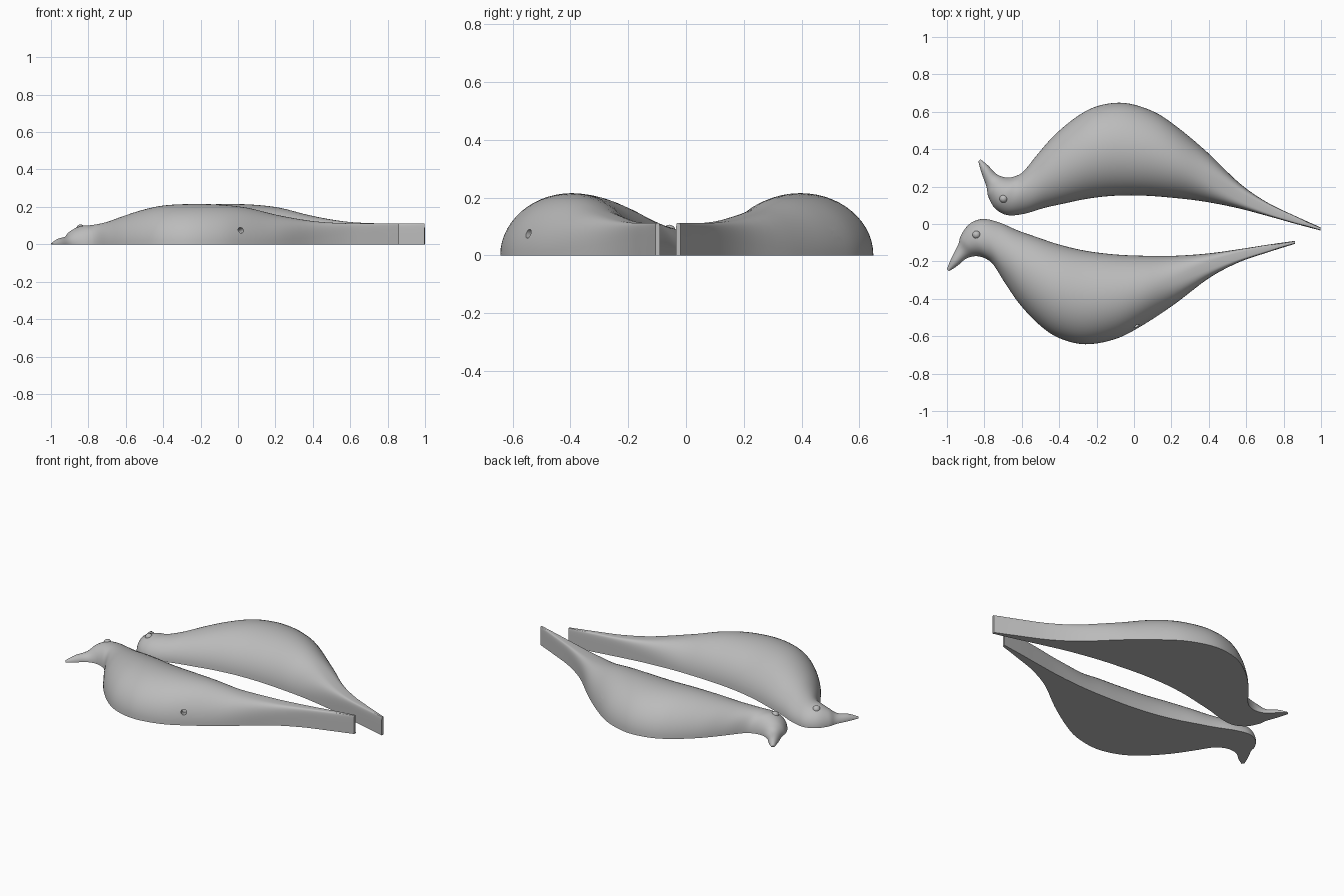
import bpy, bmesh
from math import pi, sin, cos, radians, copysign
from mathutils import Matrix, Vector

cube = bpy.data.objects.get("Cube")
if cube:
    bpy.data.objects.remove(cube, do_unlink=True)

grey = bpy.data.materials.new("plain grey")
grey.use_nodes = True
grey.diffuse_color = (0.5, 0.5, 0.5, 1)
grey.node_tree.nodes["Principled BSDF"].inputs["Base Color"].default_value = (0.5, 0.5, 0.5, 1)

# Stations from beak to tail: back edge x, y; belly edge x, y; height
STATIONS = [
    (-1.0, -.24, -.99, -.253, .008),
    (-.975, -.18, -.945, -.224, .03),
    (-.94, -.11, -.895, -.184, .043),
    (-.925, -.06, -.84, -.172, .075),
    (-.88, 0, -.79, -.187, .098),
    (-.81, .027, -.75, -.22, .103),
    (-.72, .008, -.69, -.315, .118),
    (-.62, -.035, -.61, -.43, .15),
    (-.52, -.07, -.505, -.54, .183),
    (-.4, -.11, -.4, -.61, .207),
    (-.26, -.143, -.26, -.643, .215),
    (-.1, -.163, -.1, -.615, .212),
    (.06, -.17, .04, -.545, .195),
    (.22, -.17, .215, -.43, .155),
    (.4, -.157, .4, -.29, .124),
    (.56, -.135, .56, -.205, .113),
    (.72, -.11, .72, -.15, .112),
    (.86, -.09, .86, -.106, .112),
]
STEPS, ARC = 5, 28


def smooth_stations():
    """Catmull-Rom interpolation through the stations."""
    pts = [Vector(s) for s in STATIONS]
    pts = [pts[0] * 2 - pts[1]] + pts + [pts[-1] * 2 - pts[-2]]
    out = []
    for a, b, c, d in zip(pts, pts[1:], pts[2:], pts[3:]):
        for i in range(STEPS):
            t = i / STEPS
            out.append(b + 0.5 * t * (c - a + t * (2 * a - 5 * b + 4 * c - d
                                                   + t * (3 * (b - c) + d - a))))
    return out + [pts[-2]]


def finish(bm, name, place):
    """Place a mesh, fix its normals and link it as a smooth grey object."""
    bm.transform(place)
    bmesh.ops.recalc_face_normals(bm, faces=bm.faces)
    mesh = bpy.data.meshes.new(name)
    bm.to_mesh(mesh)
    bm.free()
    mesh.materials.append(grey)
    obj = bpy.data.objects.new(name, mesh)
    bpy.context.collection.objects.link(obj)
    return obj


def activate(obj):
    bpy.ops.object.select_all(action="DESELECT")
    obj.select_set(True)
    bpy.context.view_layer.objects.active = obj


def make_body(name, place):
    """Loft half-round sections that turn into a square slab at the tail."""
    bm = bmesh.new()
    rings = []
    for bx, by, fx, fy, height in smooth_stations():
        back, belly = Vector((bx, by, 0)), Vector((fx, fy, 0))
        blend = min(max((bx - .1) / .5, 0), 1)
        power = 2 / (2 + 5 * blend * blend)
        ring = []
        for i in range(ARC + 1):
            a = pi * i / ARC
            across = copysign(abs(cos(a)) ** power, cos(a)) if i != ARC // 2 else 0
            up = max(sin(a), 0) ** power if 0 < i < ARC else 0
            p = (back + belly) / 2 + (back - belly) / 2 * across
            ring.append(bm.verts.new((p.x, p.y, height * up)))
        rings.append(ring)
    for r, s in zip(rings, rings[1:]):
        for i in range(ARC + 1):
            j = (i + 1) % (ARC + 1)
            bm.faces.new((r[i], r[j], s[j], s[i]))
    bm.faces.new(rings[0])
    bm.faces.new(rings[-1])
    return finish(bm, name, place)


def make_bird(prefix, place):
    body = make_body(prefix + "_body", place)

    # Peg hole in the lower flank
    bm = bmesh.new()
    bmesh.ops.create_cone(bm, cap_ends=True, segments=20, radius1=.016,
                          radius2=.016, depth=.16)
    aim = Vector((.5, -.84, .25)).to_track_quat("Z", "Y").to_matrix().to_4x4()
    cutter = finish(bm, prefix + "_hole_cutter",
                    place @ Matrix.Translation((.015, -.545, .075)) @ aim)
    cutter.hide_render = True
    cut = body.modifiers.new("peg_hole", "BOOLEAN")
    cut.object = cutter
    cut.operation = "DIFFERENCE"
    cut.solver = "EXACT"
    activate(body)
    bpy.ops.object.modifier_apply(modifier=cut.name)
    bpy.data.objects.remove(cutter, do_unlink=True)
    activate(body)
    bpy.ops.object.shade_smooth_by_angle(angle=radians(40))

    # Bead eye
    bm = bmesh.new()
    bmesh.ops.create_uvsphere(bm, u_segments=20, v_segments=12, radius=.022)
    eye = finish(bm, prefix + "_eye", place @ Matrix.Translation((-.842, -.058, .084)))
    activate(eye)
    bpy.ops.object.shade_smooth()


# The back half is the front half mirrored, turned and slid along
make_bird("front_half", Matrix.Identity(4))
make_bird("back_half", Matrix.Translation((.132, -.022, 0))
          @ Matrix.Rotation(radians(-6.8), 4, "Z")
          @ Matrix.Diagonal((1, -1, 1, 1)))
